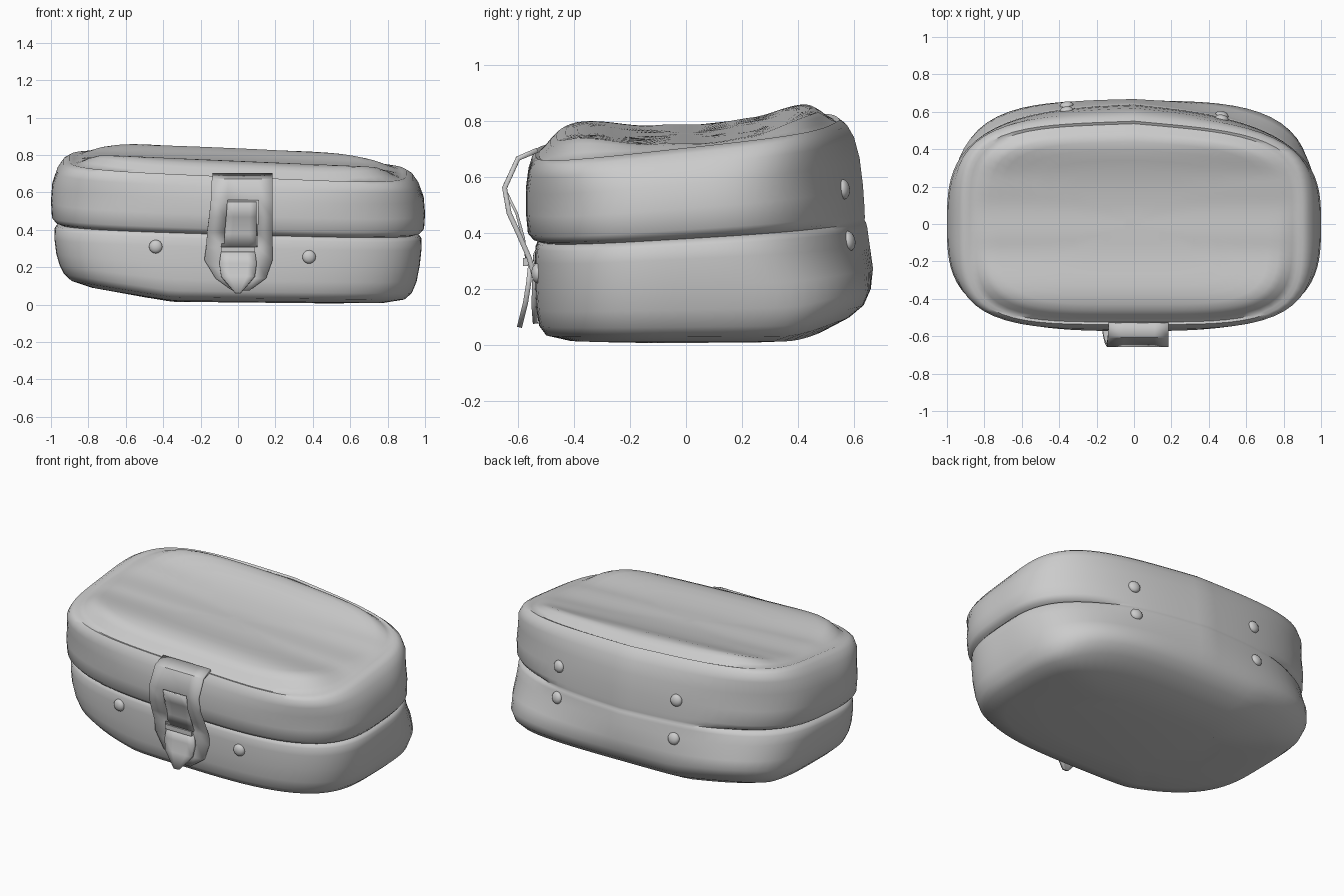
import bpy, bmesh, math
from mathutils import Vector
from mathutils.bvhtree import BVHTree

if "Cube" in bpy.data.objects:
    bpy.data.objects.remove(bpy.data.objects["Cube"])

grey = bpy.data.materials.new("soft grey")
grey.use_nodes = True
grey.diffuse_color = (0.6, 0.6, 0.6, 1)
grey.node_tree.nodes["Principled BSDF"].inputs["Base Color"].default_value = (0.6, 0.6, 0.6, 1)


def finish(name, bm, angle=40):
    bmesh.ops.recalc_face_normals(bm, faces=bm.faces)
    mesh = bpy.data.meshes.new(name)
    bm.to_mesh(mesh)
    bm.free()
    obj = bpy.data.objects.new(name, mesh)
    bpy.context.collection.objects.link(obj)
    mesh.materials.append(grey)
    bpy.ops.object.select_all(action="DESELECT")
    obj.select_set(True)
    bpy.context.view_layer.objects.active = obj
    bpy.ops.object.shade_smooth_by_angle(angle=math.radians(angle))
    return obj


def smooth(t):
    t = max(0, min(1, t))
    return t * t * (3 - 2 * t)


def interp(points, v):
    for (a, p), (b, q) in zip(points, points[1:]):
        if v <= b:
            return p + (q - p) * smooth((v - a) / (b - a))
    return points[-1][1]


# Pouch rings: half width, front y, back y, height, seam inset
RINGS = [
    (0.5, -0.28, 0.3, 0.012, 0), (0.78, -0.42, 0.49, 0.018, 0),
    (0.89, -0.5, 0.585, 0.038, 0), (0.93, -0.525, 0.635, 0.075, 0),
    (0.955, -0.535, 0.66, 0.14, 0), (0.972, -0.54, 0.668, 0.23, 0),
    (0.982, -0.54, 0.655, 0.33, 0), (0.985, -0.54, 0.648, 0.38, 0.005),
    (0.985, -0.54, 0.645, 0.397, 0.018), (0.985, -0.545, 0.642, 0.405, 0.04),
    (0.99, -0.555, 0.64, 0.415, 0.015), (0.995, -0.565, 0.638, 0.44, 0),
    (1.0, -0.572, 0.632, 0.52, 0), (0.993, -0.572, 0.62, 0.61, 0),
    (0.966, -0.563, 0.6, 0.68, 0), (0.935, -0.55, 0.575, 0.722, 0),
    (0.9, -0.537, 0.55, 0.742, 0)]
# Puffed lid: rise above the rim along the depth
CROWN = [(-0.55, 0.035), (-0.39, 0.068), (-0.1, 0.02), (0.1, 0.003),
         (0.23, 0.01), (0.43, 0.045), (0.55, 0.015)]
SIDES = 96


def ring_point(ring, i, scale=1.0):
    w, front, back, z, inset = ring
    a = 2 * math.pi * i / SIDES
    c, s = math.cos(a), math.sin(a)
    n = 3.1 + smooth((z - 0.6) / 0.15) * 1.1
    if s > 0:
        n += 0.5 * (1 - smooth((z - 0.1) / 0.3))
    r = (abs(c) ** n + abs(s) ** n) ** (-1 / n)
    x, y = w * c * r, (back if s > 0 else -front) * s * r
    # the seam fades out along the hinge
    hinge = smooth((y - 0.4) / 0.2) * smooth((0.75 - abs(x)) / 0.3)
    k = scale * (1 - inset * (1 - 0.85 * hinge))
    x, y = x * k, y * k
    # the back corners are drawn in above the base
    if y > 0:
        draw = max(0.1 * x, -0.04 * x)
        y -= draw * smooth((z - 0.1) / 0.25) * y / 0.6
    height = z + 0.15 * z * y - (0.01 + 0.045 * z) * x
    # the base lifts towards the right and the back
    base = 1 - smooth(z / 0.35)
    height += base * (0.15 * max(0, -x - 0.35) + 0.07 * smooth((y - 0.35) / 0.3))
    if scale < 1:
        height += interp(CROWN, y) * smooth((1 - scale) / 0.15)
        height -= 0.008 * max(0, 1 - abs(scale - 0.97) / 0.05)
    return Vector((x, y, max(0, height)))


bm = bmesh.new()
rows = [[ring_point(r, i) for i in range(SIDES)] for r in RINGS]
for scale in (0.975, 0.94, 0.9, 0.86, 0.8, 0.72, 0.62, 0.5, 0.36, 0.2, 0.07):
    rows.append([ring_point(RINGS[-1], i, scale) for i in range(SIDES)])
verts = [[bm.verts.new(p) for p in row] for row in rows]
for lower, upper in zip(verts, verts[1:]):
    for i in range(SIDES):
        j = (i + 1) % SIDES
        bm.faces.new((lower[i], lower[j], upper[j], upper[i]))
bm.faces.new(verts[0])
bm.faces.new(verts[-1])
bmesh.ops.recalc_face_normals(bm, faces=bm.faces)
tree = BVHTree.FromBMesh(bm)
finish("pouch_body", bm, 50)


# Dome rivets seated on the body surface
def rivet(name, x, z, side):
    hit, normal, _, _ = tree.ray_cast(Vector((x, 2 * side, z)), Vector((0, -side, 0)))
    b = bmesh.new()
    bmesh.ops.create_uvsphere(b, u_segments=16, v_segments=10, radius=0.036)
    bmesh.ops.scale(b, vec=(1, 1, 0.6), verts=b.verts)
    b.transform(normal.to_track_quat("Z", "Y").to_matrix().to_4x4())
    bmesh.ops.translate(b, vec=hit, verts=b.verts)
    finish(name, b)


rivet("front_rivet_right", -0.44, 0.31, -1)
rivet("front_rivet_left", 0.38, 0.255, -1)
for side, x, top, low in (("left", 0.47, 0.555, 0.37), ("right", -0.36, 0.585, 0.36)):
    rivet("back_upper_rivet_" + side, x, top, 1)
    rivet("back_lower_rivet_" + side, x, low, 1)


# Straps: rows of (left x, right x, y, z), with an optional window between rows
def strap(name, rows, thickness, window=None):
    b = bmesh.new()
    cols = (0, 0.27, 0.77, 1)
    grid = [[b.verts.new((l + (r - l) * t, y, z)) for t in cols] for l, r, y, z in rows]
    for k in range(len(rows) - 1):
        for c in range(3):
            if window and c == 1 and window[0] <= k < window[1]:
                continue
            b.faces.new((grid[k][c], grid[k][c + 1], grid[k + 1][c + 1], grid[k + 1][c]))
    obj = finish(name, b, 25)
    mod = obj.modifiers.new("thickness", "SOLIDIFY")
    mod.thickness = thickness
    mod.offset = 0


strap("strap_outer", [
    (-0.135, 0.185, -0.53, 0.695), (-0.14, 0.185, -0.60, 0.665),
    (-0.145, 0.185, -0.648, 0.56), (-0.155, 0.185, -0.632, 0.47),
    (-0.165, 0.185, -0.595, 0.39), (-0.17, 0.185, -0.56, 0.31),
    (-0.18, 0.185, -0.54, 0.24), (-0.12, 0.15, -0.543, 0.14),
    (-0.03, 0.06, -0.538, 0.075)], 0.018, (2, 5))
strap("strap_window_flap", [
    (-0.06, 0.10, -0.645, 0.55), (-0.07, 0.10, -0.605, 0.47),
    (-0.08, 0.10, -0.58, 0.38), (-0.09, 0.10, -0.57, 0.31)], 0.01)
strap("strap_tongue", [
    (-0.09, 0.09, -0.555, 0.285), (-0.1, 0.10, -0.562, 0.22),
    (-0.09, 0.09, -0.573, 0.15), (-0.015, 0.015, -0.595, 0.062)], 0.018)

# Buckle bar under the window
b = bmesh.new()
bmesh.ops.create_cube(b, size=1)
bmesh.ops.scale(b, vec=(0.18, 0.022, 0.028), verts=b.verts)
bmesh.ops.translate(b, vec=(0, -0.572, 0.295), verts=b.verts)
finish("buckle_bar", b)
